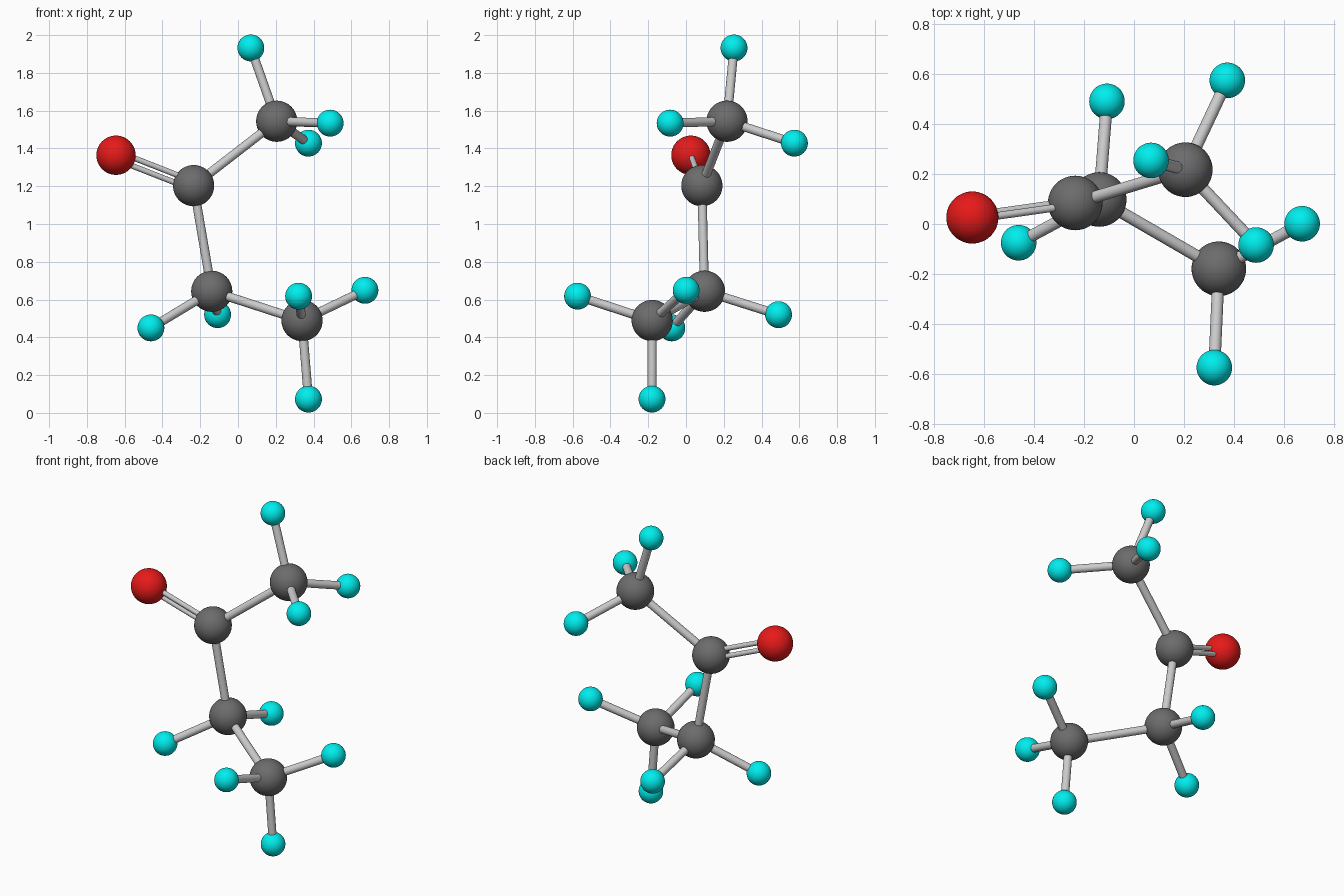
import bpy
from mathutils import Vector

if "Cube" in bpy.data.objects:
    bpy.data.objects.remove(bpy.data.objects["Cube"])


def material(name, rgb):
    m = bpy.data.materials.new(name)
    m.diffuse_color = (*rgb, 1)
    m.use_nodes = True
    m.node_tree.nodes["Principled BSDF"].inputs["Base Color"].default_value = m.diffuse_color
    return m


RED = material("red", (0.8, 0.01, 0.01))
CYAN = material("cyan", (0.0, 0.85, 0.85))
DARK = material("dark_grey", (0.15, 0.15, 0.15))
STYLE = {"oxygen": (0.104, RED), "carbon": (0.109, DARK), "hydrogen": (0.071, CYAN)}


def atom(name, pos):
    radius, mat = STYLE[name.split("_")[0]]
    bpy.ops.mesh.primitive_uv_sphere_add(segments=48, ring_count=24, radius=radius, location=pos)
    ob = bpy.context.object
    ob.name = name
    ob.data.materials.append(mat)
    bpy.ops.object.shade_smooth()


def bond(name, a, b, radius=0.024, offset=Vector()):
    a, b = Vector(a) + offset, Vector(b) + offset
    d = b - a
    bpy.ops.mesh.primitive_cylinder_add(vertices=24, radius=radius, depth=d.length, location=(a + b) / 2,
                                        rotation=d.to_track_quat("Z", "Y").to_euler())
    bpy.context.object.name = name
    bpy.ops.object.shade_smooth_by_angle()


# Carbon chain from the upper end to the lower end, each with its hydrogens
oxygen = (-0.646, 0.026, 1.364)
chain = [
    ((0.205, 0.217, 1.544), [(0.068, 0.254, 1.932), (0.488, -0.084, 1.534), (0.373, 0.574, 1.428)]),
    ((-0.235, 0.084, 1.203), []),
    ((-0.139, 0.098, 0.644), [(-0.461, -0.075, 0.450), (-0.108, 0.490, 0.520)]),
    ((0.339, -0.179, 0.489), [(0.321, -0.574, 0.618), (0.672, 0.001, 0.649), (0.373, -0.180, 0.073)]),
]
for i, (c, hydrogens) in enumerate(chain, 1):
    atom(f"carbon_{i}", c)
    if i > 1:
        bond(f"carbon_bond_{i - 1}", chain[i - 2][0], c)
    for j, h in enumerate(hydrogens, 1):
        atom(f"hydrogen_{i}_{j}", h)
        bond(f"hydrogen_bond_{i}_{j}", c, h)

# Oxygen with its double bond
atom("oxygen", oxygen)
carbonyl = chain[1][0]
axis = (Vector(oxygen) - Vector(carbonyl)).normalized()
side = Vector((0.34, -0.3, 0.87))
side = (side - axis * side.dot(axis)).normalized()
for label, s in (("upper", 1), ("lower", -1)):
    bond(f"double_bond_{label}", carbonyl, oxygen, 0.015, side * s * 0.022)
